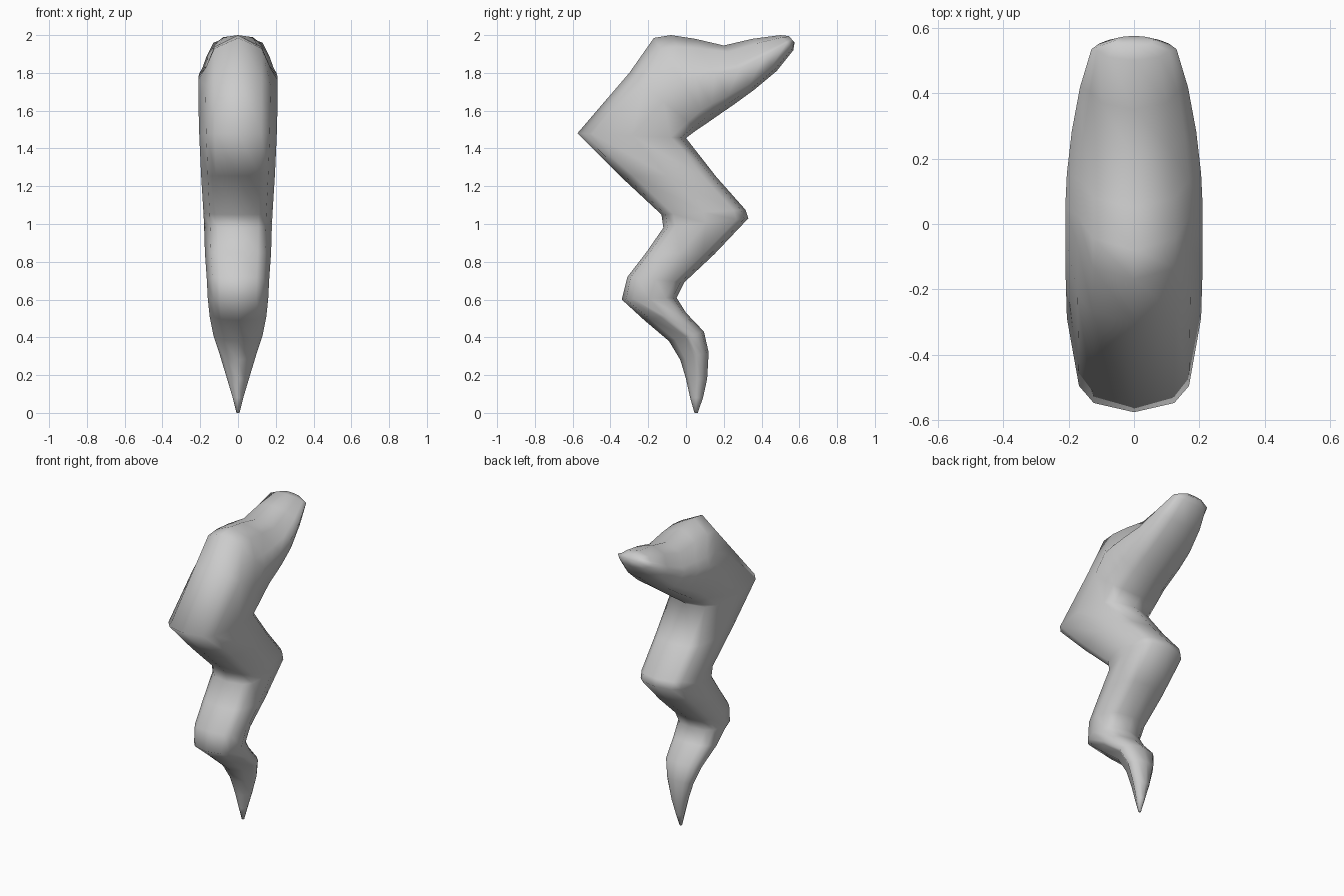
import bpy, bmesh

# Zigzag sections, top to bottom:
# front y, front z, back y, back z, half width, front ridge, back ridge
SECTIONS = [
    (0.545, 1.995, 0.575, 1.96, 0.06, .30, .30),
    (0.50, 2.00, 0.568, 1.92, 0.13, .40, .25),
    (0.35, 1.98, 0.48, 1.81, 0.165, .42, .18),
    (0.20, 1.945, 0.36, 1.71, 0.19, .42, .14),
    (0.05, 1.98, 0.25, 1.63, 0.205, .42, .14),
    (-0.08, 2.00, 0.17, 1.575, 0.21, .42, .14),
    (-0.17, 1.985, 0.12, 1.54, 0.21, .36, .14),
    (-0.30, 1.80, 0.06, 1.50, 0.21, .22, .14),
    (-0.575, 1.48, 0.00, 1.455, 0.205, .14, .14),
    (-0.35, 1.255, 0.16, 1.25, 0.195, .14, .14),
    (-0.13, 1.05, 0.315, 1.075, 0.183, .14, .14),
    (-0.12, 0.98, 0.33, 1.03, 0.18, .14, .14),
    (-0.21, 0.85, 0.15, 0.84, 0.175, .14, .16),
    (-0.31, 0.72, -0.01, 0.69, 0.165, .16, .18),
    (-0.34, 0.60, -0.05, 0.61, 0.16, .22, .20),
    (-0.22, 0.49, 0.00, 0.53, 0.15, .40, .20),
    (-0.09, 0.38, 0.095, 0.43, 0.13, .48, .20),
    (-0.03, 0.28, 0.12, 0.32, 0.095, .48, .22),
    (0.00, 0.18, 0.112, 0.18, 0.058, .45, .25),
    (0.022, 0.08, 0.09, 0.08, 0.028, .40, .30),
    (0.045, 0.00, 0.062, 0.00, 0.008, .30, .30),
]


def ring_points(fy, fz, by, bz, w, f, b):
    """Symmetric bevelled cross-section from front edge to back edge."""
    m = max(0.5, f + 0.1)
    half = [(0, 0), (f * .35, .6), (f, .82), (m, 1),
            (1 - b, .82), (1 - b * .35, .6), (1, 0)]
    loop = half + [(t, -x) for t, x in half[-2:0:-1]]
    return [(x * w, fy + (by - fy) * t, fz + (bz - fz) * t) for t, x in loop]


# Loft the bolt through all sections and cap both ends
bm = bmesh.new()
rings = [[bm.verts.new(p) for p in ring_points(*s)] for s in SECTIONS]
for upper, lower in zip(rings, rings[1:]):
    n = len(upper)
    for i in range(n):
        j = (i + 1) % n
        bm.faces.new((upper[i], upper[j], lower[j], lower[i]))
bm.faces.new(rings[0])
bm.faces.new(rings[-1])
bmesh.ops.recalc_face_normals(bm, faces=bm.faces)
for face in bm.faces:
    face.smooth = True

mesh = bpy.data.meshes.new("lightning_bolt")
bm.to_mesh(mesh)
bm.free()
bolt = bpy.data.objects.new("lightning_bolt", mesh)
bpy.context.collection.objects.link(bolt)
